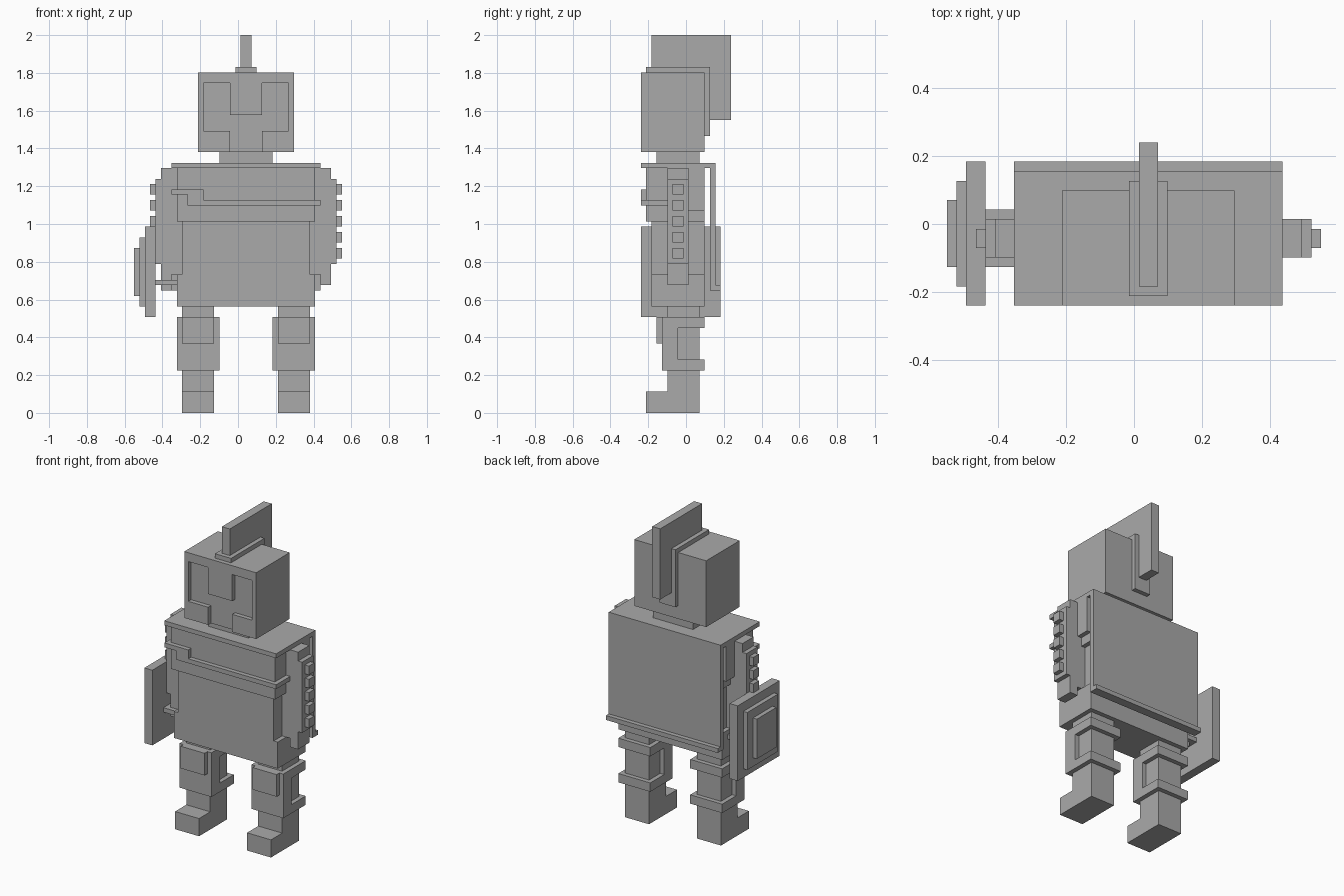
import bpy
import bmesh
from mathutils import Vector

cube = bpy.data.objects.get("Cube")
if cube:
    bpy.data.objects.remove(cube, do_unlink=True)

# The figure sits on a block grid, 71 blocks tall
UNIT = 2 / 71
OFFSET = Vector((1.5, 0.5, 0))

grey = bpy.data.materials.new("plain grey")
grey.use_nodes = True
colour = (0.4, 0.4, 0.4, 1)
grey.diffuse_color = colour
grey.node_tree.nodes["Principled BSDF"].inputs["Base Color"].default_value = colour


def extrude(name, outline, axis, span):
    """Extrude a flat outline along the x axis (outline in y, z) or the y axis (outline in x, z)."""
    start, end = span
    bm = bmesh.new()
    if axis == "x":
        points = [Vector((start, a, b)) for a, b in outline]
        step = Vector((end - start, 0, 0))
    else:
        points = [Vector((a, start, b)) for a, b in outline]
        step = Vector((0, end - start, 0))
    face = bm.faces.new([bm.verts.new((p + OFFSET) * UNIT) for p in points])
    result = bmesh.ops.extrude_face_region(bm, geom=[face], use_keep_orig=True)
    moved = [v for v in result["geom"] if isinstance(v, bmesh.types.BMVert)]
    bmesh.ops.translate(bm, verts=moved, vec=step * UNIT)
    bmesh.ops.recalc_face_normals(bm, faces=bm.faces)
    mesh = bpy.data.meshes.new(name)
    bm.to_mesh(mesh)
    bm.free()
    mesh.materials.append(grey)
    part = bpy.data.objects.new(name, mesh)
    bpy.context.collection.objects.link(part)
    return part


def box(name, x, y, z):
    """Box from its spans along the three axes."""
    outline = [(x[0], z[0]), (x[1], z[0]), (x[1], z[1]), (x[0], z[1])]
    return extrude(name, outline, "y", y)


def mirrored(span, side):
    """Span measured outwards from the middle, placed on the given side."""
    return tuple(sorted(side * value for value in span))


def centred(half):
    return (-half, half)


# Head with a recessed visor that is open at the chin
box("head", centred(9), (-8, 3), (49, 64))
half_mask = [(3, 49), (3, 53), (8, 53), (8, 62), (3, 62), (3, 56)]
left_edge = [(-x, z) for x, z in half_mask]
right_edge = half_mask[::-1]
border = [(9, 49), (9, 64), (-9, 64), (-9, 49)]
extrude("face_mask", left_edge + right_edge + border, "y", (-9, -8))

# Crest and its base strip, both bent down behind the head
crest_base = [(-8, 64), (3, 64), (3, 52), (4, 52), (4, 65), (-8, 65)]
extrude("crest_base", crest_base, "x", centred(2))
crest = [(-7, 65), (4, 65), (4, 55), (8, 55), (8, 71), (-7, 71)]
extrude("crest", crest, "x", centred(1))

# Body
box("neck", centred(5), (-6, 2), (47, 49))
box("shoulder_plate", centred(14), (-9, 5), (46, 47))
box("chest", centred(13), (-8, 3), (36, 46))
box("waist", centred(12), (-7, 3), (26, 36))
box("hips", centred(13), (-7, 3), (20, 26))

# Back panel with a flared hem
cape = [(4, 23), (6, 23), (6, 24), (5, 24), (5, 46), (4, 46)]
extrude("back_panel", cape, "x", centred(14))

# Stepped chest strap that wraps onto the sides
strap = [(-14, 41), (-11, 41), (-11, 39), (14, 39),
         (14, 40), (-8, 40), (-8, 42), (-14, 42)]
extrude("chest_strap", strap, "y", (-9, -8))
box("left_strap_end", (13, 14), (-8, -4), (39, 40))
box("right_strap_end", (-14, -13), (-8, -4), (41, 42))

knee_guard = [(-5, 8), (3, 8), (3, 10), (-2, 10),
              (-2, 16), (3, 16), (3, 18), (-5, 18)]
leg = [(-8, 0), (2, 0), (2, 20), (-4, 20), (-4, 4), (-8, 4)]

for label, side in (("left", 1), ("right", -1)):
    # Arm in layers, with a row of studs
    hand = 24 if side > 0 else 23
    box(label + "_inner_arm", mirrored((12, 14), side), (-4, 0), (26, 46))
    box(label + "_arm", mirrored((14, 16), side), (-4, 0), (hand, 46))
    box(label + "_outer_arm", mirrored((16, 17), side), (-4, 0), (28, 44))
    box(label + "_shoulder_block", mirrored((13, 14), side), (0, 3), (38, 46))
    for index in range(5):
        bottom = 29 + 3 * index
        box(label + "_arm_stud", mirrored((17, 18), side), (-3, -1), (bottom, bottom + 2))

    # Leg with foot, knee guard and knee pad
    extrude(label + "_leg", leg, "x", mirrored((6, 12), side))
    extrude(label + "_knee_guard", knee_guard, "x", mirrored((5, 13), side))
    box(label + "_knee_pad", mirrored((6, 12), side), (-6, -5), (13, 18))

# Shield in three steps, held by a band round the right arm
box("shield_band", (-17, -13), (-5, 1), (24, 25))
for layer, name in enumerate(("shield", "shield_panel", "shield_boss")):
    inset = 2 * layer
    inner = -17 if layer == 0 else -18 - layer
    box(name, (-19 - layer, inner), (inset - 9, 6 - inset), (18 + inset, 35 - inset))
